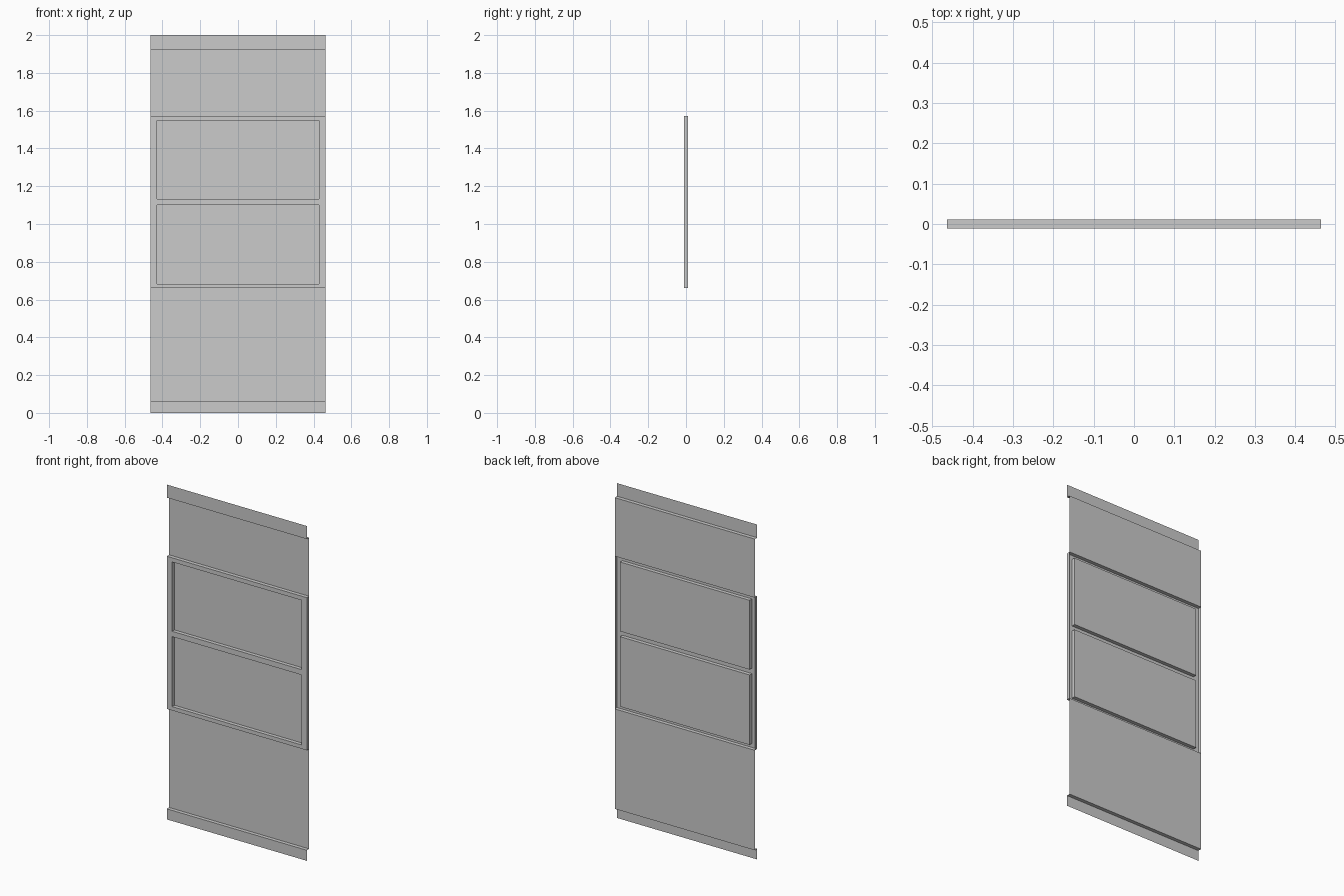
import bpy, bmesh

if "Cube" in bpy.data.objects:
    bpy.data.objects.remove(bpy.data.objects["Cube"])

W, D = 0.463, 0.011          # half width, half depth
XS = [-W, -0.428, 0.428, W]
ZS = [0, 0.063, 0.66, 0.683, 1.101, 1.133, 1.547, 1.572, 1.922, 2.0]
BACK_ROWS = {1, 7}           # plain sheets set to the back
WINDOW_ROWS = {3, 5}         # recessed panels inside the frame
FRAME_ROWS = range(2, 7)     # forward frame, closed at its sides


def depth(col, row):
    recessed = row in BACK_ROWS or (row in WINDOW_ROWS and col == 1)
    return D if recessed else -D


bm = bmesh.new()


def face(*pts):
    bm.faces.new([bm.verts.new(p) for p in pts])


for r in range(len(ZS) - 1):
    z0, z1 = ZS[r], ZS[r + 1]
    for c in range(3):
        x0, x1, y = XS[c], XS[c + 1], depth(c, r)
        # flat cell of the pressed sheet
        face((x0, y, z0), (x1, y, z0), (x1, y, z1), (x0, y, z1))
        # ledge to the cell above
        if r + 1 < len(ZS) - 1 and depth(c, r + 1) != y:
            y2 = depth(c, r + 1)
            face((x0, y, z1), (x1, y, z1), (x1, y2, z1), (x0, y2, z1))
        # wall to the cell on the right
        if c < 2 and depth(c + 1, r) != y:
            y2 = depth(c + 1, r)
            face((x1, y, z0), (x1, y2, z0), (x1, y2, z1), (x1, y, z1))
    # side returns of the frame
    if r in FRAME_ROWS:
        face((W, -D, z0), (W, D, z0), (W, D, z1), (W, -D, z1))
        face((-W, D, z0), (-W, -D, z0), (-W, -D, z1), (-W, D, z1))

bmesh.ops.remove_doubles(bm, verts=bm.verts, dist=1e-5)
bmesh.ops.recalc_face_normals(bm, faces=bm.faces)
bm.normal_update()
# front side faces -y
if sum(f.normal.y * f.calc_area() for f in bm.faces) > 0:
    bmesh.ops.reverse_faces(bm, faces=bm.faces)

mesh = bpy.data.meshes.new("pressed_door_panel")
bm.to_mesh(mesh)
bm.free()
bpy.context.collection.objects.link(bpy.data.objects.new("pressed_door_panel", mesh))
